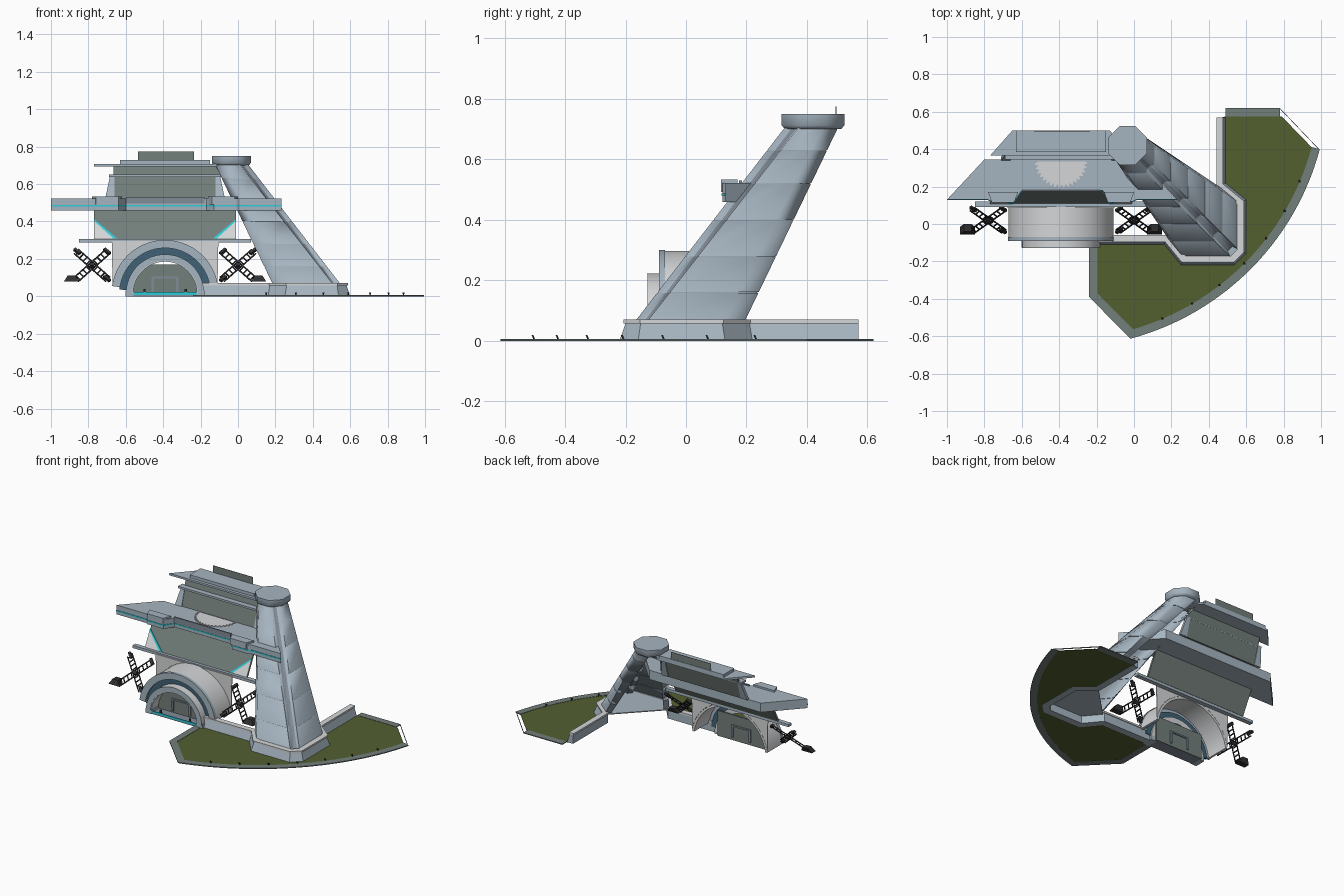
import bpy, bmesh, math
from mathutils import Vector

if "Cube" in bpy.data.objects:
    bpy.data.objects.remove(bpy.data.objects["Cube"])

def material(name, rgb):
    m = bpy.data.materials.new(name)
    m.diffuse_color = (*rgb, 1)
    m.use_nodes = True
    m.node_tree.nodes["Principled BSDF"].inputs["Base Color"].default_value = m.diffuse_color
    return m

METAL = material("blue_grey_metal", (.38, .46, .53))
WALL = material("grey_green_wall", (.17, .21, .195))
PALE = material("pale_shell", (.66, .67, .68))
GRASS = material("grass", (.085, .115, .03))
BLUE = material("dark_blue", (.05, .12, .18))
CYAN = material("cyan_light", (.03, .6, .68))
DARK = material("dark_truss", (.03, .03, .033))
SLATE = material("slate", (.22, .26, .31))

CX, CY = -.39, .77            # axis of the quarter-symmetric building
def mir(p): return (.38 - p[1], .38 - p[0])      # mirror over the pylon diagonal
def flip(x): return 2 * CX - x                   # mirror over the arch centre

def loft(name, rings, mat, caps=True, smooth=0, face_mats=None, skip=()):
    """Skin closed rings of 3D points; face_mats maps side index to material."""
    bm = bmesh.new()
    vs = [[bm.verts.new(p) for p in r] for r in rings]
    n = len(rings[0])
    for a, b in zip(vs, vs[1:]):
        for i in range(n):
            if i in skip:
                continue
            f = bm.faces.new((a[i], a[(i + 1) % n], b[(i + 1) % n], b[i]))
            if face_mats and i in face_mats:
                f.material_index = 1
    if caps:
        bm.faces.new(vs[0][::-1])
        bm.faces.new(vs[-1])
    bmesh.ops.recalc_face_normals(bm, faces=bm.faces[:])
    me = bpy.data.meshes.new(name)
    bm.to_mesh(me)
    bm.free()
    ob = bpy.data.objects.new(name, me)
    bpy.context.collection.objects.link(ob)
    me.materials.append(mat)
    if face_mats:
        me.materials.append(next(iter(face_mats.values())))
    if smooth:
        bpy.ops.object.select_all(action='DESELECT')
        ob.select_set(True)
        bpy.context.view_layer.objects.active = ob
        bpy.ops.object.shade_smooth_by_angle(angle=math.radians(smooth))
    return ob

def prism(name, pts, z0, z1, mat):
    return loft(name, [[(x, y, z) for x, y in pts] for z in (z0, z1)], mat)

def box(name, x0, x1, y0, y1, z0, z1, mat):
    return prism(name, [(x0, y0), (x1, y0), (x1, y1), (x0, y1)], z0, z1, mat)

def front_plate(name, pts, y0, y1, mat):
    return loft(name, [[(x, y, z) for x, z in pts] for y in (y0, y1)], mat)

def lean_wall(name, b, t, th, mat):
    """Leaning wall; b and t are (x0, x1, y, z) of the bottom and top edges."""
    return loft(name, [[(x0, y, z), (x1, y, z), (x1, y + th, z), (x0, y + th, z)]
                       for x0, x1, y, z in (b, t)], mat)

def arch(name, r0, r1, y0, y1, mat, a0=0, a1=180, zc=.015, n=36):
    rings = []
    for i in range(n + 1):
        a = math.radians(a0 + (a1 - a0) * i / n)
        c, s = math.cos(a), math.sin(a)
        rings.append([(CX + r * c, y, zc + r * s) for r, y in ((r0, y0), (r1, y0), (r1, y1), (r0, y1))])
    return loft(name, rings, mat, smooth=30)

def sweep(name, path, profile, mat):
    """Sweep (outward offset, z) profile on a plan path, outward = right of travel."""
    P = [Vector(p) for p in path]
    rings = []
    for i, p in enumerate(P):
        ds = [(P[j + 1] - P[j]).normalized() for j in (i - 1, i) if 0 <= j < len(P) - 1]
        ns = [Vector((d.y, -d.x)) for d in ds]
        m = sum(ns, Vector((0, 0))).normalized()
        m /= m.dot(ns[0])
        rings.append([(p.x + m.x * o, p.y + m.y * o, z) for o, z in profile])
    return loft(name, rings, mat)

def arc(r, a0, a1, n):
    return [(CX + r * math.cos(math.radians(a0 + (a1 - a0) * i / n)),
             CY + r * math.sin(math.radians(a0 + (a1 - a0) * i / n))) for i in range(n + 1)]

# ---- lawn, its border and little lamps
half = [(-.19, -.09), (.17, -.09), (.26, -.2), (.53, -.2)]
curb = half + [mir(p) for p in half[::-1]]
prism("lawn", [(-.2, -.12), (-.2, -.37), (-.02, -.565)] + arc(1.39, -74, -16, 24)
      + [(.95, .41), (.79, .575), (.49, .575)] + curb[::-1], .001, .004, GRASS)
flat = [(0, 0), (0, .006), (-.045, .006), (-.045, 0)]
sweep("lawn_border", [(-.24, -.12), (-.24, -.39)] + arc(1.432, -75, -15, 28), flat, WALL)
sweep("lawn_border_end", [(.78, .62), (.49, .62)], flat, WALL)
sweep("lawn_corner_edge", [(.99, .4), (.78, .62)], [(0, 0), (0, .006), (-.003, .006), (-.003, 0)], WALL)
for x, y in arc(1.385, -67, -23, 6):
    lean_wall("lawn_lamp", (x - .002, x + .002, y, .005), (x - .006, x + .006, y - .006, .02), .006, DARK)

# ---- curb wall and plinth
sweep("curb_wall", curb, [(.02, 0), (0, .058), (-.025, .058), (-.025, 0)], METAL)
sweep("curb_rim", curb, [(.007, .058), (.007, .07), (-.03, .07), (-.03, .058)], PALE)
prism("plinth_deck", curb[1:-1], .05, .056, METAL)

# ---- leaning pylon shell, open at the back, with a groove on its outer corner
h = [(.21, -.06), (.19, -.09), (.26, -.175), (.515, -.175), (.50, -.145)]
base = h + [mir(p) for p in h[::-1]]
g = [(-.125, .46), (-.125, .38), (-.075, .33), (.005, .33), (.01, .355)]
top = g + [mir(p) for p in g[::-1]]
def section(z, s=1):
    t = (z - .056) / (.71 - .056)
    pts = [Vector(a).lerp(Vector(b), t) for a, b in zip(base, top)]
    c = sum(pts, Vector((0, 0))) / len(pts)
    return [(*(c + (p - c) * s), z) for p in pts]
rings = [section(.056)]
for z in (.16, .28, .4, .52, .63):
    rings += [section(z - .0015), section(z - .0015, .98), section(z + .0015, .98), section(z + .0015)]
loft("pylon", rings + [section(.71)], METAL, caps=False, smooth=62, face_mats={4: SLATE}, skip=(9,))
def octagon(r, z):
    return [(-.035 + r * math.cos(math.pi / 8 + k * math.pi / 4),
             .42 + r * math.sin(math.pi / 8 + k * math.pi / 4), z) for k in range(8)]
loft("pylon_cap", [octagon(.1, .7), octagon(.112, .712), octagon(.112, .75)], METAL, smooth=50)

# ---- entrance arch
arch("vault_shell", .268, .283, -.085, .09, PALE, 8, 172)
arch("vault_front_ring", .243, .286, -.09, -.07, METAL, 8, 172)
arch("vault_blue_band", .2, .245, -.075, -.06, BLUE, 5, 175)
arch("porch_ring", .17, .208, -.125, -.05, PALE)
arch("porch_front_trim", .175, .209, -.128, -.125, METAL)
for s in (1, -1):   # spandrels beside the vault
    pts = [(CX + s * .285 * math.cos(math.radians(a)), .015 + .285 * math.sin(math.radians(a)))
           for a in range(10, 81, 10)]
    front_plate("vault_spandrel", pts + [(CX + s * .285, .295)], .085, .09, PALE)
    box("porch_foot", CX + s * .19 - .022, CX + s * .19 + .022, -.125, -.05, 0, .03, METAL)
box("door_wall", -.57, -.21, -.045, -.035, .0, .17, WALL)
for n, x0, x1, z0, z1 in (("left", -.462, -.448, .02, .105), ("right", -.332, -.318, .02, .105),
                          ("top", -.462, -.318, .095, .105)):
    box("door_frame_" + n, x0, x1, -.052, -.028, z0, z1, SLATE)
box("porch_floor", -.57, -.21, -.12, -.045, 0, .01, SLATE)
box("porch_step_light", -.56, -.22, -.124, -.117, .008, .022, CYAN)
for x in (-.5, -.28):
    box("porch_bollard", x - .006, x + .006, -.117, -.108, .01, .04, DARK)

# ---- lower tier
box("lower_ledge", -.85, .07, .09, .12, .287, .305, METAL)
lean_wall("lower_wall", (-.77, -.01, .11, .305), (-.77, -.01, .19, .46), .012, WALL)
def slope_plate(name, pts, mat):
    loft(name, [[(x, .11 + (z - .305) * .516 - d, z) for x, z in pts] for d in (.005, 0)], mat)
for f in (lambda x: x, flip):
    slope_plate("corner_light", [(f(x), z) for x, z in ((-.77, .413), (-.77, .403), (-.665, .308), (-.645, .308))], CYAN)
    slope_plate("corner_panel", [(f(x), z) for x, z in ((-.77, .403), (-.77, .308), (-.665, .308))], PALE)

# ---- balcony with a light strip along its front
left = [(-.8, .345), (-1, .13), (-.78, .13), (-.76, .12), (-.64, .12), (-.6, .18)]
deck = left + [(flip(x) + .012, y) for x, y in left[::-1]]
prism("balcony_deck", deck, .46, .522, METAL)
sweep("balcony_light", deck[1:-1], [(.003, .48), (.003, .488), (0, .488), (0, .48)], CYAN)
for f in (lambda x: x, flip):
    prism("balcony_post", [(f(x), y) for x, y in ((-.76, .115), (-.64, .115), (-.62, .17), (-.78, .17))], .492, .534, METAL)
box("balcony_parapet", -.6, -.18, .176, .186, .495, .53, SLATE)
gear = [(CX + r * math.cos(a), .335 + r * math.sin(a)) for k in range(73)
        for a, r in [(math.pi + k * math.pi / 72, .14 if k // 2 % 2 else .126)]]
prism("balcony_emblem_disc", gear, .522, .526, PALE)

# ---- upper tier
lean_wall("upper_wall", (-.665, -.1, .345, .522), (-.665, -.1, .395, .7), .012, WALL)
for f in (lambda x: x, flip):
    x = sorted((f(-.71), f(-.66)))
    t = sorted((f(-.685), f(-.66)))
    lean_wall("upper_side_strip", (*x, .34, .522), (*t, .375, .64), .02, METAL)
box("upper_ledge", -.69, -.09, .345, .39, .637, .65, METAL)
roof = [(-.77, .365), (-.01, .365), (-.13, .5), (-.65, .5)]
prism("roof_slab", roof, .695, .708, METAL)
prism("roof_top", [(-.63, .385), (-.15, .385), (-.15, .5), (-.63, .5)], .708, .728, METAL)
box("roof_panel", -.535, -.235, .495, .497, .708, .775, WALL)

# ---- crossed lattice trusses, leaning like the facade
def bar(name, a, b, w):
    a, b = Vector(a), Vector(b)
    d = (b - a).normalized()
    u = d.cross(Vector((0, -.75, .66))).normalized()
    v = d.cross(u)
    loft(name, [[p + u * i * w + v * j * w for i, j in ((1, 1), (-1, 1), (-1, -1), (1, -1))] for p in (a, b)], DARK)
for cx, s in ((-.78, -1), (0, 1)):
    def at(u, w): return Vector((cx + s * u, .02 + w * .8, .165 + w))
    for q in (1, -1):
        for o in (-.011, .011):   # twin rails
            bar("truss_rail", at(-.085 + o, -.075 * q - o * q), at(.085 + o, .075 * q - o * q), .003)
        for k in range(-4, 5):    # rungs
            u, w = .019 * k, .0167 * k * q
            bar("truss_rung", at(u - .011, w + .011 * q), at(u + .011, w - .011 * q), .003)
    bar("truss_hub", at(-.014, 0), at(.014, 0), .012)
    for u, w in ((.08, .075), (-.08, .075), (-.08, -.07)):
        bar("truss_end", at(u - .015, w - .012), at(u + .015, w + .012), .008)
    x0, x1 = sorted((cx + s * .07, cx + s * .15))
    lean_wall("truss_foot", (x0, x1, -.055, .08), (x0 + .02, x1 - .02, -.04, .112), .04, DARK)
